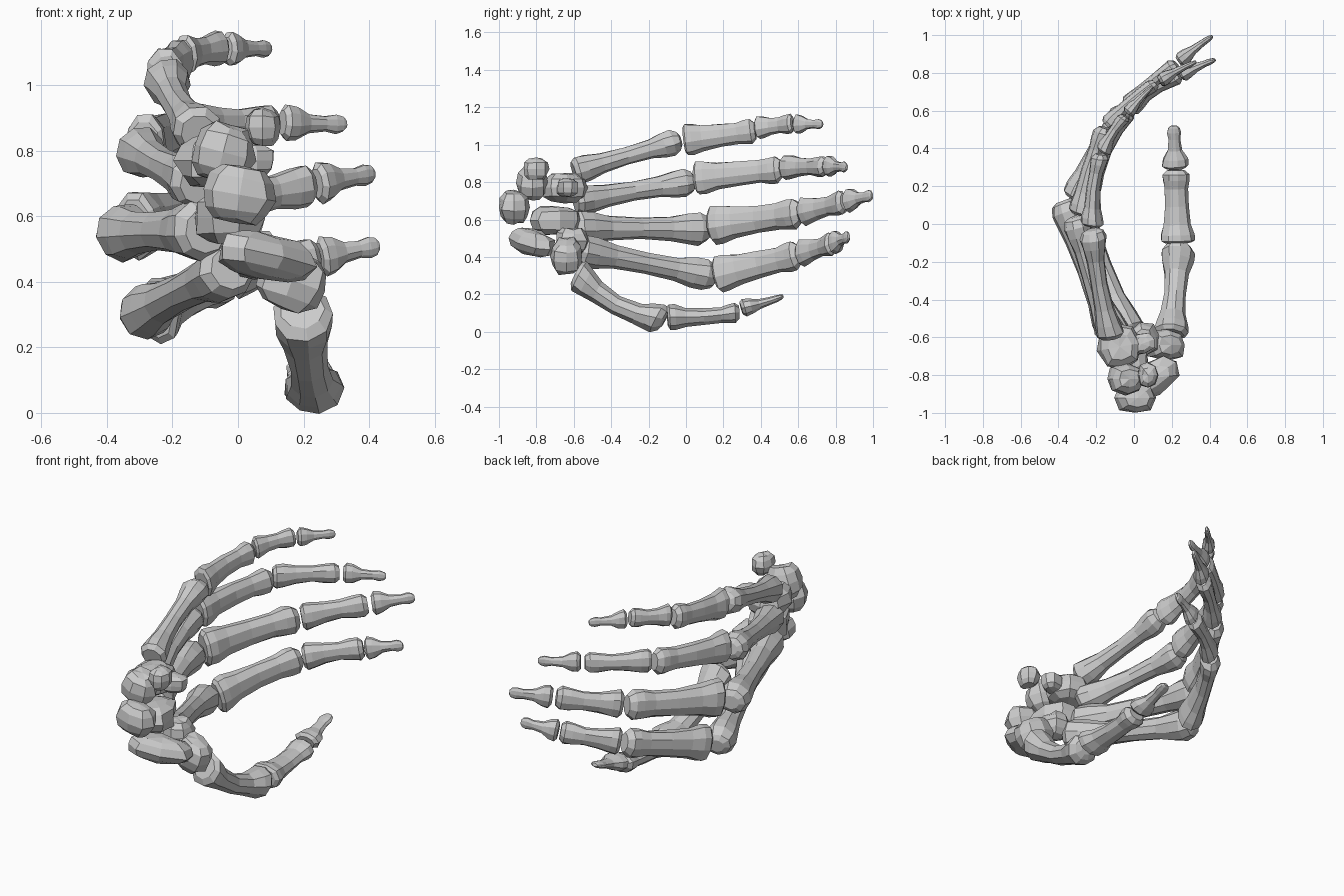
import bpy, bmesh, math, random
from mathutils import Vector, Euler

random.seed(4)
SIDES = 9

# profiles: (position along bone, half-width factor, half-depth factor)
META = [(0, .78, .8), (.04, 1.03, 1.1), (.13, .98, 1.0), (.27, .76, .75), (.5, .66, .66),
        (.72, .74, .72), (.84, .95, .93), (.92, 1.0, 1.05), (.98, .74, .85), (1, .42, .5)]
PROX = [(0, .78, .75), (.03, 1.0, 1.0), (.11, .98, .98), (.25, .82, .76), (.5, .73, .64),
        (.74, .68, .62), (.86, .78, .75), (.94, .78, .8), (1, .52, .5)]
MID = [(0, .75, .75), (.05, 1.0, 1.0), (.16, .95, .95), (.35, .75, .7), (.6, .68, .65),
       (.8, .82, .75), (.93, .87, .82), (1, .6, .5)]
DIST = [(0, .7, .7), (.07, 1.0, 1.0), (.22, .9, .9), (.42, .52, .57), (.68, .42, .42),
        (.84, .52, .38), (.95, .42, .28), (1, .22, .18)]


def finish(name, bm):
    bmesh.ops.recalc_face_normals(bm, faces=bm.faces)
    me = bpy.data.meshes.new(name)
    bm.to_mesh(me)
    bm.free()
    ob = bpy.data.objects.new(name, me)
    bpy.context.collection.objects.link(ob)


def bone(name, a, b, prof, w, d, bow=0.0, hint=(0, 0, 1)):
    """Faceted long bone from a to b; bow pushes the shaft towards the back of the hand."""
    a, b = Vector(a), Vector(b)
    axis = (b - a).normalized()
    h = Vector(hint)
    wd = (h - axis * h.dot(axis)).normalized()
    palm = axis.cross(wd)
    bm = bmesh.new()
    rings = []
    for t, fw, fd in prof:
        c = a.lerp(b, t) - palm * bow * math.sin(math.pi * t)
        ring = []
        for i in range(SIDES):
            ang = 2 * math.pi * (i + .5) / SIDES
            k = random.uniform(.97, 1.07)
            ring.append(bm.verts.new(c + wd * math.cos(ang) * w * fw * k
                                     + palm * math.sin(ang) * d * fd * k))
        rings.append(ring)
    for r, s in zip(rings, rings[1:]):
        for i in range(SIDES):
            j = (i + 1) % SIDES
            bm.faces.new((r[i], r[j], s[j], s[i]))
    bm.faces.new(rings[0])
    bm.faces.new(rings[-1])
    finish(name, bm)


def carpal(name, loc, size, rot=(0, 0, 0)):
    """Pebble-like wrist bone with a boxy, irregular faceted outline."""
    bm = bmesh.new()
    bmesh.ops.create_uvsphere(bm, u_segments=8, v_segments=6, radius=1)
    e = Euler([math.radians(r) for r in rot])
    for v in bm.verts:
        p = Vector([math.copysign(abs(c) ** .8, c) for c in v.co]) * random.uniform(.88, 1.06)
        p = Vector((p.x * size[0], p.y * size[1], p.z * size[2]))
        p.rotate(e)
        v.co = p + Vector(loc)
    finish(name, bm)


# four fingers: metacarpal start/end, then start/end of each phalanx, and a size factor
FINGERS = {
    "index": (((-.02, -.58, .44), (-.3, .155, .295)), ((-.25, .165, .305), (-.035, .605, .415)),
              ((-.02, .615, .42), (.24, .785, .475)), ((.25, .79, .475), (.43, .87, .51)), 1.0),
    "middle": (((-.1, -.6, .555), (-.37, .125, .55)), ((-.315, .135, .57), (-.055, .61, .635)),
               ((-.035, .62, .64), (.225, .845, .695)), ((.24, .86, .7), (.415, .995, .73)), 1.03),
    "ring": (((-.12, -.59, .7), (-.31, .04, .805)), ((-.285, .05, .82), (-.155, .51, .87)),
             ((-.145, .52, .88), (.115, .745, .885)), ((.135, .755, .885), (.33, .86, .88)), .9),
    "little": (((-.12, -.6, .855), (-.22, -.03, 1.025)), ((-.22, -.01, 1.025), (-.175, .37, 1.075)),
               ((-.165, .38, 1.09), (-.045, .57, 1.115)), ((-.035, .585, 1.11), (.1, .73, 1.11)), .84),
}
for f, (m, p, i, d, s) in FINGERS.items():
    bone(f + "_metacarpal", *m, META, .085 * s, .08 * s, .015)
    bone(f + "_proximal_phalanx", *p, PROX, .1 * s, .07 * s, .018)
    bone(f + "_middle_phalanx", *i, MID, .073 * s, .05 * s, .012)
    bone(f + "_distal_phalanx", *d, DIST, .062 * s, .042 * s, .004)

# thumb, turned sideways
T = (-1, 0, 0)
bone("thumb_metacarpal", (.195, -.585, .315), (.235, -.11, .065), META, .088, .08, .055, T)
bone("thumb_proximal_phalanx", (.23, -.1, .08), (.22, .285, .105), PROX, .09, .068, .012, T)
bone("thumb_distal_phalanx", (.22, .295, .125), (.21, .52, .19), DIST, .072, .048, .005, T)

# wrist bones
carpal("scaphoid", (.085, -.825, .475), (.18, .09, .07), (0, 12, 35))
carpal("lunate", (.005, -.92, .665), (.11, .085, .09), (0, 10, 0))
carpal("triquetrum", (-.045, -.82, .795), (.1, .085, .095), (0, 15, 0))
carpal("pisiform", (.075, -.8, .87), (.055, .07, .06))
carpal("trapezium", (.165, -.64, .405), (.115, .09, .095), (0, 20, 0))
carpal("trapezoid", (.05, -.61, .485), (.085, .09, .075), (0, 0, 10))
carpal("capitate", (-.03, -.7, .595), (.11, .15, .085), (0, 0, 15))
carpal("hamate", (-.075, -.65, .77), (.12, .13, .085), (0, 0, 10))
carpal("hamate_hook", (.04, -.635, .77), (.08, .06, .05), (0, 0, 20))
